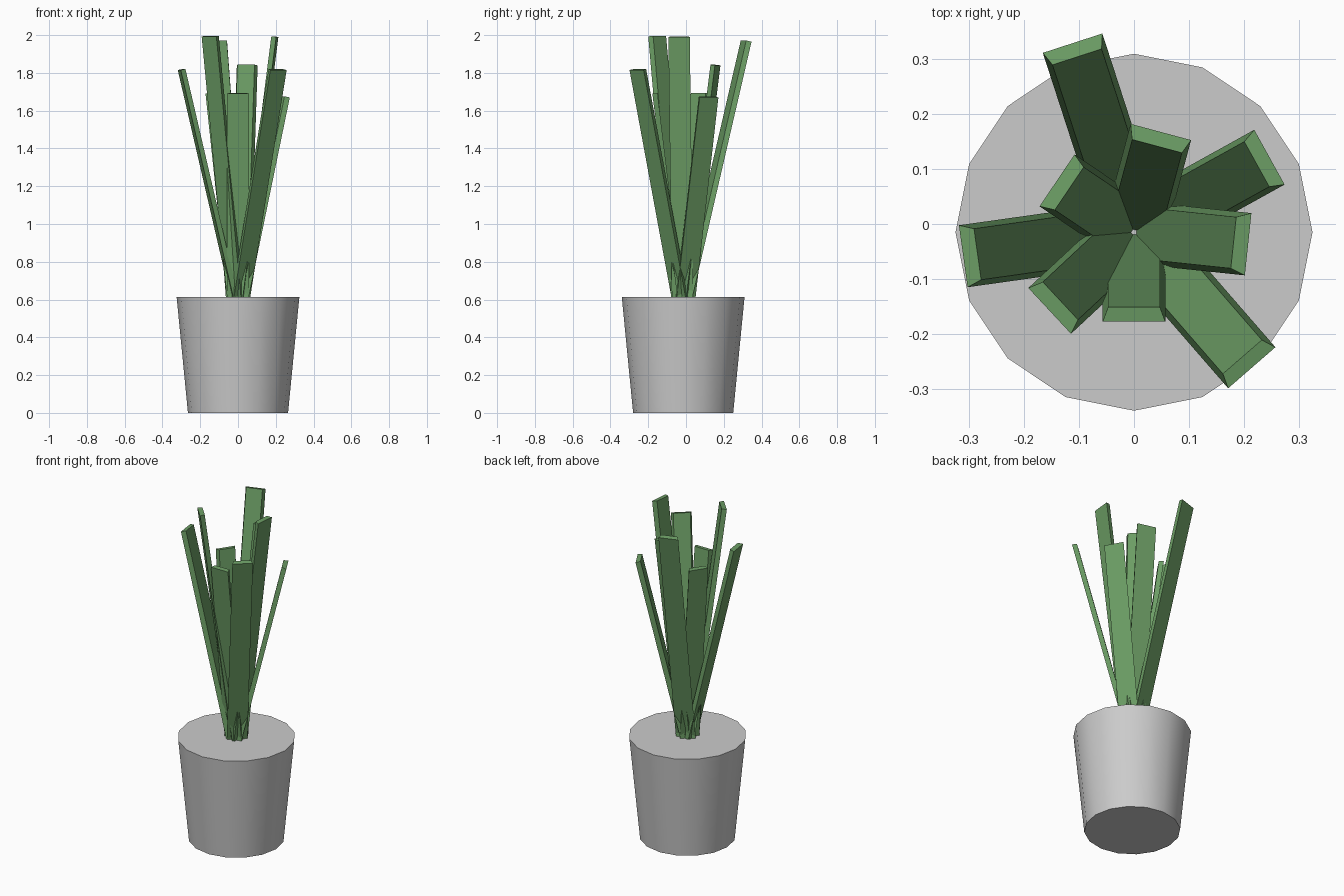
import bpy, bmesh
from math import radians, cos, sin
from mathutils import Vector

if "Cube" in bpy.data.objects:
    bpy.data.objects.remove(bpy.data.objects["Cube"])

CENTRE = Vector((0, -0.015, 0))
POT_H = 0.614

# pot: tapered 16-sided drum with a flat top
bpy.ops.mesh.primitive_cone_add(vertices=16, radius1=0.265, radius2=0.325, depth=POT_H,
                                location=CENTRE + Vector((0, 0, POT_H / 2)),
                                rotation=(0, 0, radians(90)))
pot = bpy.context.object
pot.name = "pot"
bpy.ops.object.shade_smooth_by_angle(angle=radians(30))

green = bpy.data.materials.new("leaf_green")
green.diffuse_color = (0.15, 0.34, 0.13, 1)
green.use_nodes = True
green.node_tree.nodes["Principled BSDF"].inputs["Base Color"].default_value = green.diffuse_color


def leaf(name, angle, reach, height):
    """Straight blade leaning outwards, with a narrower inner face."""
    a = radians(angle)
    out = Vector((cos(a), sin(a), 0))
    side = Vector((-sin(a), cos(a), 0))
    up = Vector((0, 0, 1))
    top = CENTRE + out * reach + up * height
    base = CENTRE + out * 0.03 + up * 0.6
    axis = (top - base).normalized()
    inward = axis.cross(side)
    if inward.dot(out) > 0:
        inward = -inward
    bm = bmesh.new()
    section = [(-0.057, 0), (0.057, 0), (0.047, 0.027), (-0.047, 0.027)]
    rings = [[bm.verts.new(p + side * w + inward * t) for w, t in section]
             for p in (base, top)]
    bm.faces.new(rings[0])
    bm.faces.new(rings[1])
    for i in range(4):
        j = (i + 1) % 4
        bm.faces.new((rings[0][i], rings[0][j], rings[1][j], rings[1][i]))
    bmesh.ops.recalc_face_normals(bm, faces=bm.faces)
    mesh = bpy.data.meshes.new(name)
    bm.to_mesh(mesh)
    bm.free()
    mesh.materials.append(green)
    bpy.context.collection.objects.link(bpy.data.objects.new(name, mesh))


# leaves: direction in degrees, reach at the tip, tip height
leaves = [(-6, 0.209, 1.99), (29, 0.282, 1.67), (75, 0.189, 1.84),
          (108, 0.362, 1.965), (146, 0.169, 1.69), (188, 0.314, 1.815),
          (223, 0.21, 1.993), (270, 0.163, 1.69), (311, 0.327, 1.815)]
for i, spec in enumerate(leaves):
    leaf(f"leaf_{i + 1}", *spec)
